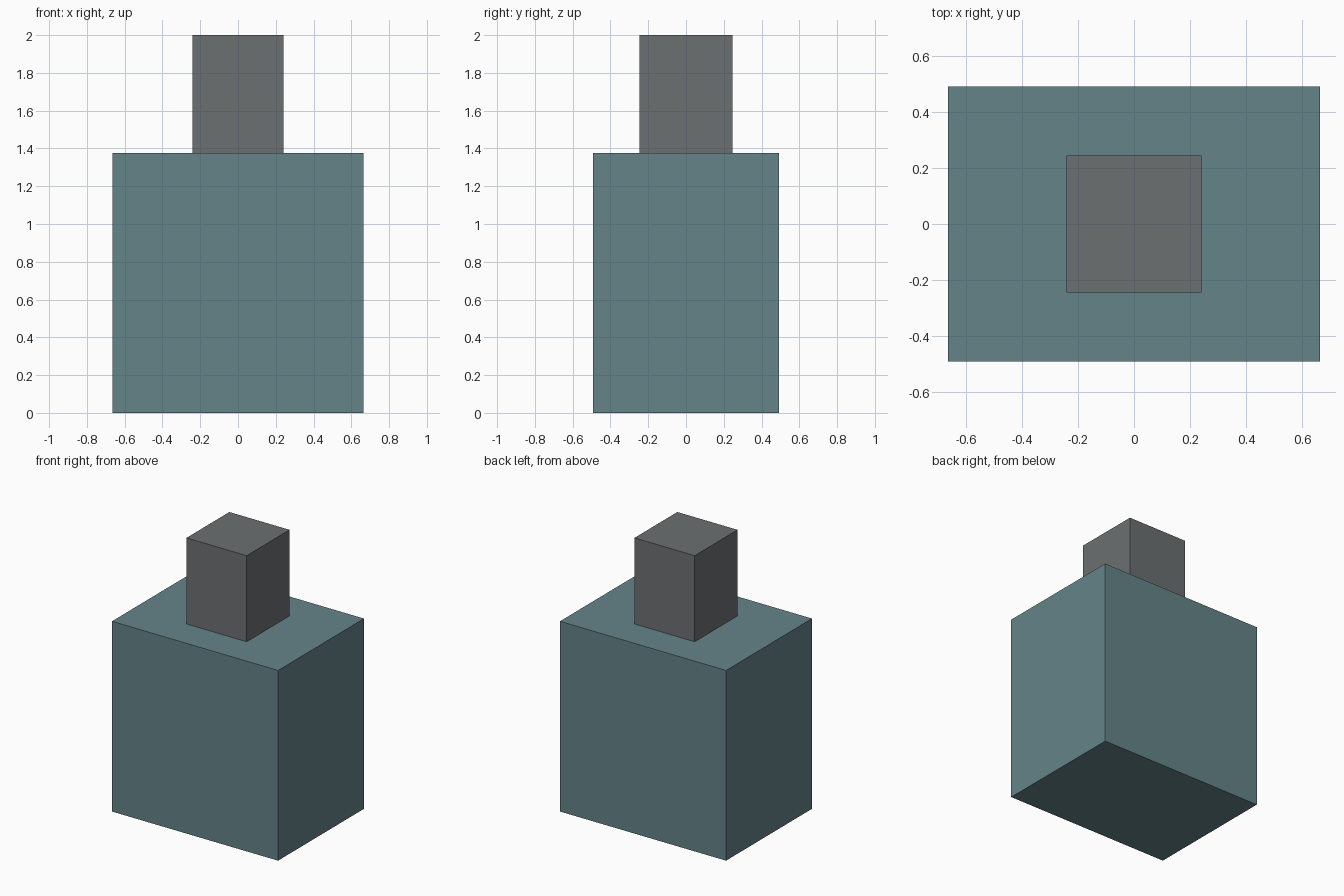
import bpy

if "Cube" in bpy.data.objects:
    bpy.data.objects.remove(bpy.data.objects["Cube"])


def box(name, size, bottom, color):
    """Axis-aligned box centred on x and y, standing at height `bottom`."""
    bpy.ops.mesh.primitive_cube_add(size=1, location=(0, 0, bottom + size[2] / 2))
    obj = bpy.context.object
    obj.name = name
    obj.scale = size
    bpy.ops.object.transform_apply(location=False, rotation=False, scale=True)
    mat = bpy.data.materials.new(name + "_color")
    mat.diffuse_color = (*color, 1)
    mat.use_nodes = True
    mat.node_tree.nodes["Principled BSDF"].inputs["Base Color"].default_value = mat.diffuse_color
    obj.data.materials.append(mat)
    return obj


BODY_HEIGHT = 1.377

# Wide teal body
box("body", (1.33, 0.983, BODY_HEIGHT), 0, (0.13, 0.23, 0.25))

# Grey block standing centred on the body
box("top_block", (0.482, 0.49, 2 - BODY_HEIGHT), BODY_HEIGHT, (0.15, 0.16, 0.165))
